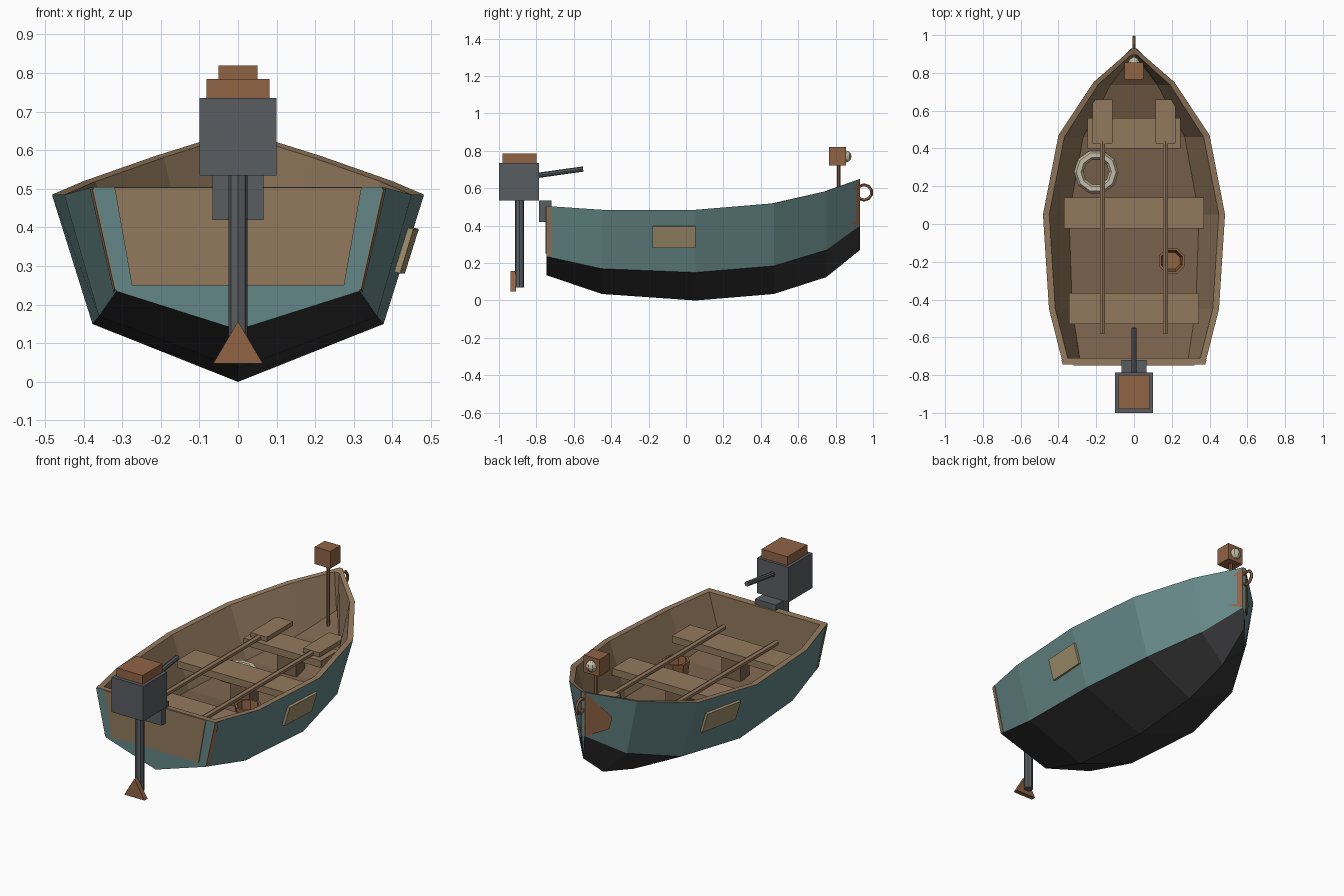
import bpy, bmesh, math
from mathutils import Vector, Matrix

if "Cube" in bpy.data.objects:
    bpy.data.objects.remove(bpy.data.objects["Cube"])

def mat(name, c):
    m = bpy.data.materials.new(name)
    m.diffuse_color = (*c, 1)
    m.use_nodes = True
    m.node_tree.nodes["Principled BSDF"].inputs["Base Color"].default_value = m.diffuse_color
    return m

TEAL = mat("teal_paint", (0.13, 0.24, 0.24))
DARK = mat("dark_bottom", (0.035, 0.035, 0.037))
WOOD = mat("wood", (0.29, 0.19, 0.11))
INNER = mat("inner_wood", (0.19, 0.12, 0.07))
RUST = mat("copper", (0.28, 0.125, 0.06))
GREY = mat("motor_grey", (0.10, 0.11, 0.12))
CREAM = mat("cream", (0.55, 0.50, 0.38))
PLAQUE = mat("plaque_tan", (0.35, 0.28, 0.15))

def finish(name, bm, *mats):
    bmesh.ops.recalc_face_normals(bm, faces=bm.faces)
    me = bpy.data.meshes.new(name)
    bm.to_mesh(me)
    bm.free()
    for m in mats:
        me.materials.append(m)
    ob = bpy.data.objects.new(name, me)
    bpy.context.collection.objects.link(ob)
    return ob

def box(name, x, y, z, m):
    bm = bmesh.new()
    bmesh.ops.create_cube(bm, size=1)
    for v in bm.verts:
        v.co = Vector([(r[0] + r[1]) / 2 + c * (r[1] - r[0]) for c, r in zip(v.co, (x, y, z))])
    return finish(name, bm, m)

def rod(name, a, b, r, m, n=8):
    a, b = Vector(a), Vector(b)
    d = b - a
    rot = d.to_track_quat('Z', 'Y').to_matrix().to_4x4()
    bm = bmesh.new()
    bmesh.ops.create_cone(bm, cap_ends=True, segments=n, radius1=r, radius2=r, depth=d.length,
                          matrix=Matrix.Translation((a + b) / 2) @ rot)
    return finish(name, bm, m)

def loft(name, a, b, m):
    """Solid between two matching point loops."""
    bm = bmesh.new()
    A, B = [bm.verts.new(p) for p in a], [bm.verts.new(p) for p in b]
    bm.faces.new(A)
    bm.faces.new(B)
    for i in range(len(A)):
        j = (i + 1) % len(A)
        bm.faces.new((A[i], A[j], B[j], B[i]))
    return finish(name, bm, m)

def torus(name, loc, R, r, m, n, k, rot=(0, 0, 0)):
    bpy.ops.mesh.primitive_torus_add(location=loc, rotation=rot, major_radius=R, minor_radius=r,
                                     major_segments=n, minor_segments=k)
    ob = bpy.context.object
    ob.name = name
    ob.data.materials.append(m)

# Hull stations: y, sheer half width, sheer z, chine half width, chine z, keel z
ST = [(-0.745, .375, .505, .315, .235, .135), (-0.45, .45, .485, .36, .17, .035),
      (0.05, .482, .485, .377, .15, 0), (0.47, .40, .52, .30, .185, .035),
      (0.75, .215, .585, .15, .27, .125), (0.93, .008, .65, .008, .40, .27)]
INY = [-0.71, -0.45, 0.05, 0.46, 0.735, 0.895]

def at(y):
    for a, b in zip(ST, ST[1:]):
        if y <= b[0] + 1e-6:
            t = (y - a[0]) / (b[0] - a[0])
            return [p + (q - p) * t for p, q in zip(a, b)]
    return ST[-1]

# Hull: outer skin, rim, inner sides and floor in one shell
bm = bmesh.new()
rings = []
for s, yi in zip(ST, INY):
    y, w, h, c, ch, k = s
    _, wi, hi, ci, chi, _ = at(yi)
    wi, ci = max(wi - .033, .004), max(ci - .033, .003)
    pts = [(w, y, h), (c, y, ch), (0, y, k), (-c, y, ch), (-w, y, h),
           (-wi, yi, hi), (-ci, yi, chi + .045), (ci, yi, chi + .045), (wi, yi, hi)]
    rings.append([bm.verts.new(p) for p in pts])
slots = [0, 1, 1, 0, 2, 2, 3, 2, 2]
for a, b in zip(rings, rings[1:]):
    for i in range(9):
        j = (i + 1) % 9
        bm.faces.new((a[i], a[j], b[j], b[i])).material_index = slots[i]
for r in (rings[0], rings[-1]):
    bm.faces.new(r[:5]).material_index = 0
    bm.faces.new(r[5:]).material_index = 2
    bm.faces.new((r[4], r[5], r[8], r[0])).material_index = 2
finish("hull", bm, TEAL, DARK, WOOD, INNER)

def patch(name, yz, side, t, m):
    """Thin plate lying on the hull side."""
    a, b = [], []
    for y, z in yz:
        _, w, h, c, ch, _ = at(y)
        x = c + (w - c) * (z - ch) / (h - ch)
        a.append((side * (x - .003), y, z))
        b.append((side * (x + t), y, z - t * .3))
    loft(name, a, b, m)

for s, n in ((1, "right"), (-1, "left")):
    patch(n + "_transom_strip", [(-.745, .24), (-.72, .235), (-.72, .5), (-.745, .5)], s, .003, WOOD)
    patch(n + "_bow_plate", [(.93, .65), (.83, .5), (.835, .43), (.93, .40)], s, .005, RUST)
    y0 = -.18 if s > 0 else .15
    z0 = .285 if s > 0 else .31
    patch(n + "_plaque", [(y0, z0), (y0 + .23, z0), (y0 + .23, z0 + .115), (y0, z0 + .115)],
          s, .013, PLAQUE)
    # Oars resting on the seats
    x = s * .167
    rod(n + "_oar_shaft", (x, -.58, .4), (x, .44, .4), .016, WOOD, 6)
    box(n + "_oar_blade", (x - .052, x + .052), (.425, .66), (.39, .415), WOOD)

# Transom board
tp = [(-.32, .503), (.32, .503), (.275, .25), (-.275, .25)]
loft("transom_board", [(x, -.75, z) for x, z in tp], [(x, -.735, z) for x, z in tp], WOOD)

# Seats and their supports
for n, w, y0, y1, zb in (("stern", .345, -.53, -.365, .2), ("middle", .37, -.025, .14, .19),
                         ("bow", .245, .40, .56, .22)):
    box(n + "_seat", (-w, w), (y0, y1), (.345, .385), WOOD)
    ym = (y0 + y1) / 2
    box(n + "_seat_support", (-.06, .06), (ym - .04, ym + .04), (zb, .35), INNER)

# Life ring, mooring ring
torus("life_ring", (-.2, .275, .25), .093, .025, CREAM, 10, 6)
torus("mooring_ring", (0, .952, .578), .04, .009, RUST, 10, 5, (0, math.pi / 2, 0))

# Bucket, open at the top
bm = bmesh.new()
prof = [(.055, .19), (.073, .35), (.06, .35), (.048, .22)]
loops = [[bm.verts.new((.2 + r * math.cos(i * math.pi / 4 + .39), -.195 + r * math.sin(i * math.pi / 4 + .39), z))
          for i in range(8)] for r, z in prof]
for a, b in zip(loops, loops[1:]):
    for i in range(8):
        bm.faces.new((a[i], a[i - 1], b[i - 1], b[i]))
bm.faces.new(loops[0])
bm.faces.new(loops[-1])
finish("bucket", bm, RUST)

# Bow lamp
rod("lamp_post", (0, .817, .33), (0, .817, .73), .009, RUST, 6)
box("lamp_box", (-.05, .05), (.765, .855), (.722, .82), RUST)
bm = bmesh.new()
bmesh.ops.create_uvsphere(bm, u_segments=8, v_segments=6, radius=.032,
                          matrix=Matrix.Translation((0, .853, .77)))
finish("lamp_lens", bm, CREAM)

# Outboard motor
box("motor_body", (-.1, .1), (-1, -.785), (.535, .735), GREY)
box("motor_cap", (-.082, .082), (-.98, -.8), (.735, .785), RUST)
box("motor_bracket", (-.066, .066), (-.787, -.72), (.42, .535), GREY)
rod("motor_shaft", (0, -.89, .07), (0, -.89, .54), .025, GREY)
rod("motor_tiller", (0, -.8, .668), (0, -.55, .703), .014, GREY)
pp = [(-.064, .048), (.064, .048), (0, .157)]
loft("propeller", [(x, -.937, z) for x, z in pp], [(x, -.91, z) for x, z in pp], RUST)
